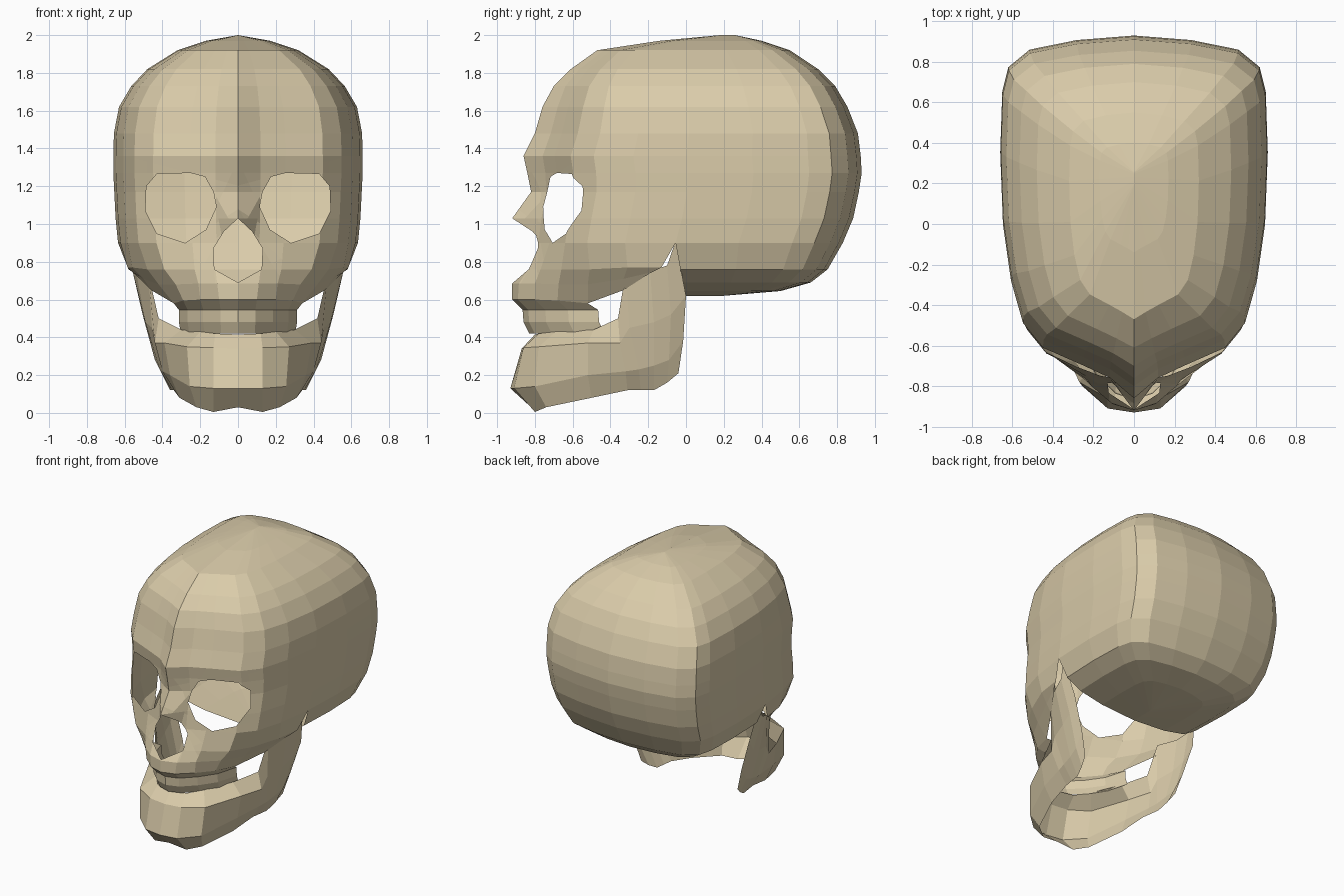
import bpy, bmesh
from mathutils import Vector

if "Cube" in bpy.data.objects:
    bpy.data.objects.remove(bpy.data.objects["Cube"])

bone = bpy.data.materials.new("bone")
bone.diffuse_color = (0.70, 0.60, 0.40, 1)
bone.use_nodes = True
bone.node_tree.nodes["Principled BSDF"].inputs["Base Color"].default_value = bone.diffuse_color

# half outline of the head from above: (share of half width, share of length)
OUTLINE = [(0, 0), (.18, .035), (.38, .07), (.68, .12), (.83, .19), (.92, .31), (.98, .47),
           (1, .67), (.985, .84), (.94, .91), (.78, .96), (.43, .987), (0, 1)]


def half_ring(z, yf, nose, yb, w):
    pts = [Vector((u * w, yf + v * (yb - yf), z)) for u, v in OUTLINE]
    pts[0].y -= nose
    return pts


def back_arc(z, ys, yb, w):
    return [Vector((u * w, ys + (yb - ys) * (v - .47) / .53, z)) for u, v in OUTLINE[6:]]


def loft(bm, rows):
    grid = [[bm.verts.new(p) for p in r] for r in rows]
    for a, b in zip(grid, grid[1:]):
        for i in range(len(a) - 1):
            bm.faces.new((a[i], a[i + 1], b[i + 1], b[i]))


def cut_hole(bm, poly):
    """Cut a convex front-view (x, z) outline through the face and remove the inside."""
    n = len(poly)
    cx, cz = sum(p[0] for p in poly) / n, sum(p[1] for p in poly) / n
    sides = []
    for i in range(n):
        (x0, z0), (x1, z1) = poly[i], poly[(i + 1) % n]
        no = Vector((z1 - z0, 0, x0 - x1)).normalized()
        co = Vector((x0, 0, z0))
        if (Vector((cx, 0, cz)) - co).dot(no) > 0:
            no = -no
        sides.append((co, no))
    lo_x, hi_x = min(p[0] for p in poly), max(p[0] for p in poly)
    lo_z, hi_z = min(p[1] for p in poly), max(p[1] for p in poly)
    for co, no in sides:
        if abs(co.x) < 1e-6 and abs(no.z) < 1e-6:
            continue
        faces = []
        for f in bm.faces:
            xs = [v.co.x for v in f.verts]
            zs = [v.co.z for v in f.verts]
            if (f.calc_center_median().y < -.25 and max(xs) > lo_x and min(xs) < hi_x
                    and max(zs) > lo_z and min(zs) < hi_z):
                faces.append(f)
        geom = set(faces)
        for f in faces:
            geom.update(f.verts)
            geom.update(f.edges)
        bmesh.ops.bisect_plane(bm, geom=list(geom), dist=1e-5, plane_co=co, plane_no=no)
    dead = []
    for f in bm.faces:
        c = f.calc_center_median()
        if c.y < -.25 and all((c - co).dot(no) < 1e-4 for co, no in sides):
            dead.append(f)
    bmesh.ops.delete(bm, geom=dead, context='FACES')


def finish(name, bm):
    bmesh.ops.recalc_face_normals(bm, faces=bm.faces[:])
    me = bpy.data.meshes.new(name)
    bm.to_mesh(me)
    bm.free()
    me.materials.append(bone)
    ob = bpy.data.objects.new(name, me)
    bpy.context.collection.objects.link(ob)
    m = ob.modifiers.new("mirror", 'MIRROR')
    m.use_clip = True
    m.merge_threshold = 0.0005
    return ob


# cranium and upper face: z, front, nose bump, back, half width
LEVELS = [(.90, -.84, 0, .83, .635), (1.03, -.825, .095, .885, .648), (1.17, -.80, .02, .915, .655),
          (1.27, -.805, .035, .93, .66), (1.36, -.82, .04, .925, .66), (1.48, -.775, .025, .91, .657),
          (1.62, -.735, .025, .855, .63), (1.73, -.69, .01, .79, .565), (1.82, -.61, 0, .70, .48),
          (1.92, -.47, 0, .55, .32), (1.97, -.14, 0, .40, .17), (2.0, .18, 0, .26, 0)]
bm = bmesh.new()
rings = [half_ring(*lv) for lv in LEVELS]
loft(bm, rings)

# skull base, open in front of the jaw joints
loft(bm, [rings[0][6:]] + [back_arc(*a) for a in [
    (.76, -.03, .75, .58), (.69, -.02, .66, .47), (.645, -.01, .50, .28), (.62, 0, .20, 0)]])

# cheeks and upper jaw
CHEEK = [(0, -.84, .76), (.12, -.835, .76), (.23, -.77, .76), (.39, -.66, .76),
         (.48, -.51, .76), (.56, -.31, .77), (.585, -.13, .77)]
MUZZLE = [(0, -.92, .685), (.11, -.885, .685), (.21, -.80, .685), (.33, -.675, .68),
          (.42, -.52, .68), (.50, -.33, .71), (.56, -.18, .745)]
GUM = [(0, -.92, .60), (.10, -.89, .60), (.20, -.80, .60), (.29, -.68, .595),
       (.34, -.52, .58), (.46, -.33, .65), (.55, -.19, .74)]
loft(bm, [rings[0][:7], CHEEK, MUZZLE, GUM])
bmesh.ops.remove_doubles(bm, verts=bm.verts[:], dist=1e-4)

# eye sockets and nose opening
cut_hole(bm, [(.115, 1.09), (.13, 1.17), (.175, 1.25), (.25, 1.27), (.43, 1.265), (.485, 1.20),
              (.49, 1.07), (.43, .95), (.28, .90), (.17, .97)])
cut_hole(bm, [(0, 1.03), (.075, .96), (.13, .87), (.125, .76), (0, .69)])
finish("skull", bm)

# upper tooth row: gum stepping in, then a band turning under
bm = bmesh.new()
loft(bm, [GUM[:5]] + [[(x * k, y + d, z) for x, y, _ in GUM[:5]] for k, d, z in
                      [(.92, .055, .545), (.92, .06, .48), (.89, .09, .42)]])
finish("upper_teeth", bm)

# lower jaw: columns from the chin back to the joint, each bottom to top
JAW = [
    [(0, -.82, .03), (0, -.93, .13), (0, -.87, .34), (0, -.80, .415)],
    [(.13, -.80, .005), (.13, -.91, .13), (.13, -.86, .345), (.12, -.78, .42)],
    [(.22, -.74, .03), (.255, -.80, .14), (.27, -.78, .35), (.20, -.69, .43)],
    [(.31, -.50, .08), (.36, -.52, .20), (.39, -.52, .37), (.30, -.49, .44)],
    [(.34, -.31, .12), (.40, -.32, .22), (.44, -.35, .37), (.42, -.36, .50)],
    [(.35, -.24, .12), (.415, -.25, .23), (.455, -.30, .45), (.475, -.32, .74)],
    [(.36, -.17, .12), (.425, -.17, .25), (.49, -.17, .48), (.54, -.19, .75)],
    [(.38, -.10, .16), (.44, -.09, .28), (.505, -.08, .52), (.565, -.10, .78)],
    [(.40, -.04, .21), (.45, -.015, .38), (.525, 0, .62), (.58, -.055, .91)],
]
bm = bmesh.new()
loft(bm, JAW)
finish("lower_jaw", bm)
